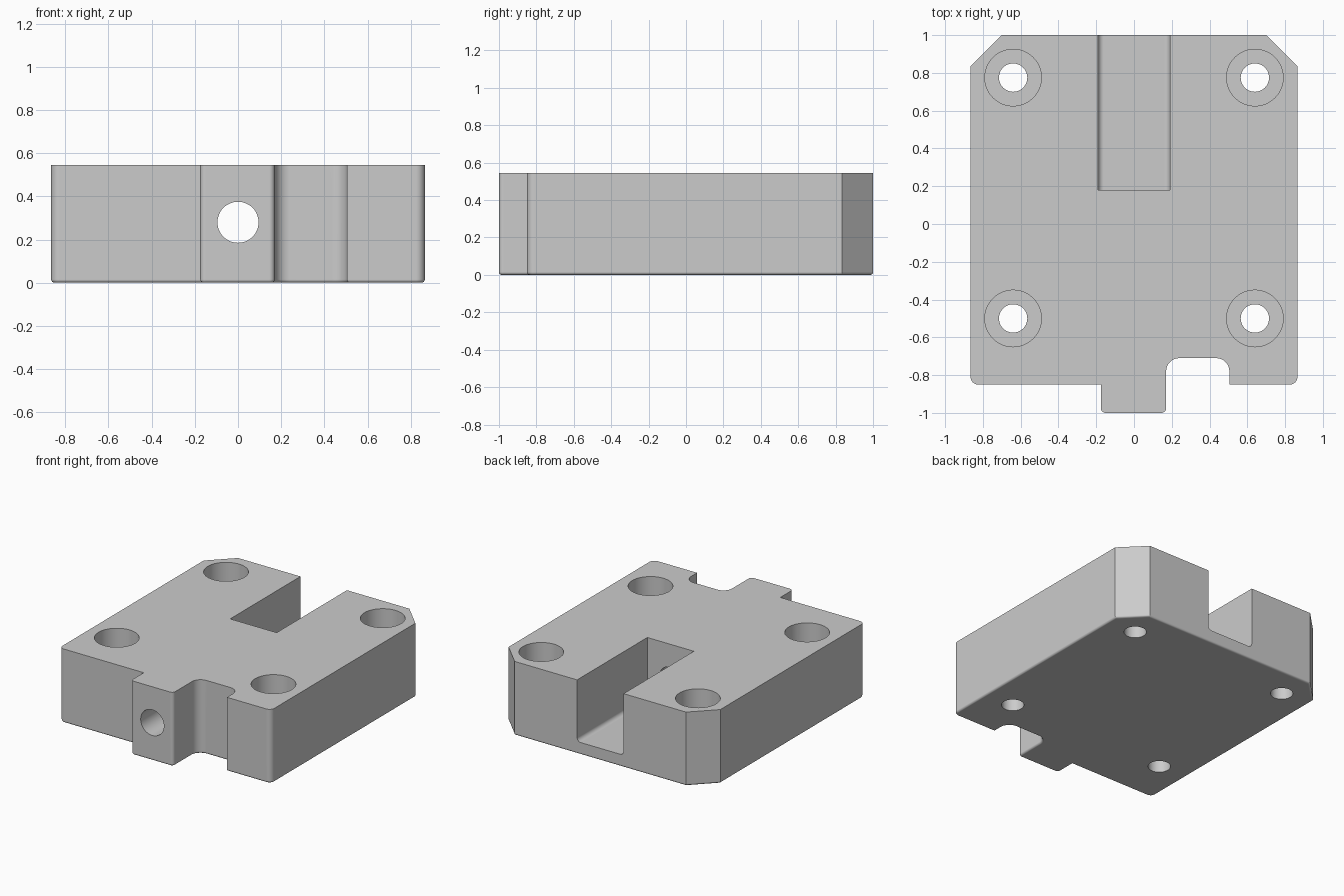
import bpy
import bmesh
from math import pi, radians
from mathutils import Matrix, Vector

cube = bpy.data.objects.get("Cube")
if cube:
    bpy.data.objects.remove(cube, do_unlink=True)

HEIGHT = 0.545

grey = bpy.data.materials.new("Plain grey")
grey.use_nodes = True
grey.diffuse_color = (0.6, 0.6, 0.6, 1)
grey.node_tree.nodes["Principled BSDF"].inputs["Base Color"].default_value = (0.6, 0.6, 0.6, 1)


def rounded(corners, steps=8):
    """Turn (x, y, radius) right-angle corners into an outline with arcs."""
    points = []
    for i, (x, y, r) in enumerate(corners):
        p = Vector((x, y))
        if r == 0:
            points.append(p)
            continue
        a = (Vector(corners[i - 1][:2]) - p).normalized() * r
        b = (Vector(corners[(i + 1) % len(corners)][:2]) - p).normalized() * r
        centre = p + a + b
        for k in range(steps + 1):
            t = Vector((1, 0)).rotate
            angle = pi / 2 * k / steps
            d = Matrix.Rotation(angle, 2) @ Vector((1, 0))
            points.append(centre - b * d.x - a * d.y)
    return points


def prism(name, outline, depth, matrix=None, bottom_round=0):
    """Extrude an outline along local z."""
    bm = bmesh.new()
    base = bm.faces.new([bm.verts.new((p.x, p.y, 0)) for p in outline])
    new = bmesh.ops.extrude_face_region(bm, geom=[base])["geom"]
    verts = [v for v in new if isinstance(v, bmesh.types.BMVert)]
    bmesh.ops.translate(bm, verts=verts, vec=(0, 0, depth))
    bmesh.ops.recalc_face_normals(bm, faces=bm.faces)
    if bottom_round:
        rim = [e for e in bm.edges if all(v.co.z < 0.001 for v in e.verts)]
        bmesh.ops.bevel(bm, geom=rim, offset=bottom_round, segments=4,
                        profile=0.5, affect='EDGES')
    if matrix:
        bm.transform(matrix)
    return finish(name, bm)


def cylinder(name, radius, depth, matrix):
    bm = bmesh.new()
    bmesh.ops.create_cone(bm, cap_ends=True, segments=48, radius1=radius,
                          radius2=radius, depth=depth, matrix=matrix)
    return finish(name, bm)


def finish(name, bm):
    mesh = bpy.data.meshes.new(name)
    bm.to_mesh(mesh)
    bm.free()
    mesh.materials.append(grey)
    obj = bpy.data.objects.new(name, mesh)
    bpy.context.collection.objects.link(obj)
    return obj


# Block outline with front tab, relief notch and chamfered back corners
block = prism("mounting_block", rounded([
    (-0.865, -0.85, 0.04), (-0.175, -0.85, 0), (-0.175, -1, 0.025),
    (0.17, -1, 0.025), (0.17, -0.71, 0.07), (0.505, -0.71, 0.07),
    (0.505, -0.85, 0), (0.865, -0.85, 0.04), (0.865, 0.835, 0),
    (0.70, 1, 0), (-0.70, 1, 0), (-0.865, 0.835, 0)]),
    HEIGHT, bottom_round=0.015)

# Open slot at the back with a rounded floor
to_back = Matrix.Translation((0, 1.1, 0)) @ Matrix.Rotation(pi / 2, 4, 'X')
cutters = [prism("slot_cutter", rounded([
    (-0.19, 0.09, 0.03), (0.19, 0.09, 0.03), (0.19, 0.7, 0), (-0.19, 0.7, 0)]),
    0.92, to_back)]

# Cable hole through the tab into the slot
cutters.append(cylinder("cable_hole_cutter", 0.095, 1.5,
                        Matrix.Translation((0, -0.45, 0.28)) @ Matrix.Rotation(pi / 2, 4, 'X')))

# Four counterbored screw holes
for x in (-0.64, 0.64):
    for y in (-0.5, 0.775):
        cutters.append(cylinder("screw_hole_cutter", 0.075, 2, Matrix.Translation((x, y, 0))))
        cutters.append(cylinder("counterbore_cutter", 0.15, 1, Matrix.Translation((x, y, 0.7))))

# Apply the cuts and remove the cutters
bpy.ops.object.select_all(action='DESELECT')
block.select_set(True)
bpy.context.view_layer.objects.active = block
for cutter in cutters:
    cutter.hide_render = True
    cut = block.modifiers.new("cut", 'BOOLEAN')
    cut.operation = 'DIFFERENCE'
    cut.solver = 'EXACT'
    cut.object = cutter
    bpy.ops.object.modifier_apply(modifier=cut.name)
    bpy.data.objects.remove(cutter, do_unlink=True)

# Smooth fillets and holes, flat faces
bpy.ops.object.shade_smooth_by_angle(angle=radians(30))
weighted = block.modifiers.new("flat_face_normals", 'WEIGHTED_NORMAL')
weighted.keep_sharp = True
